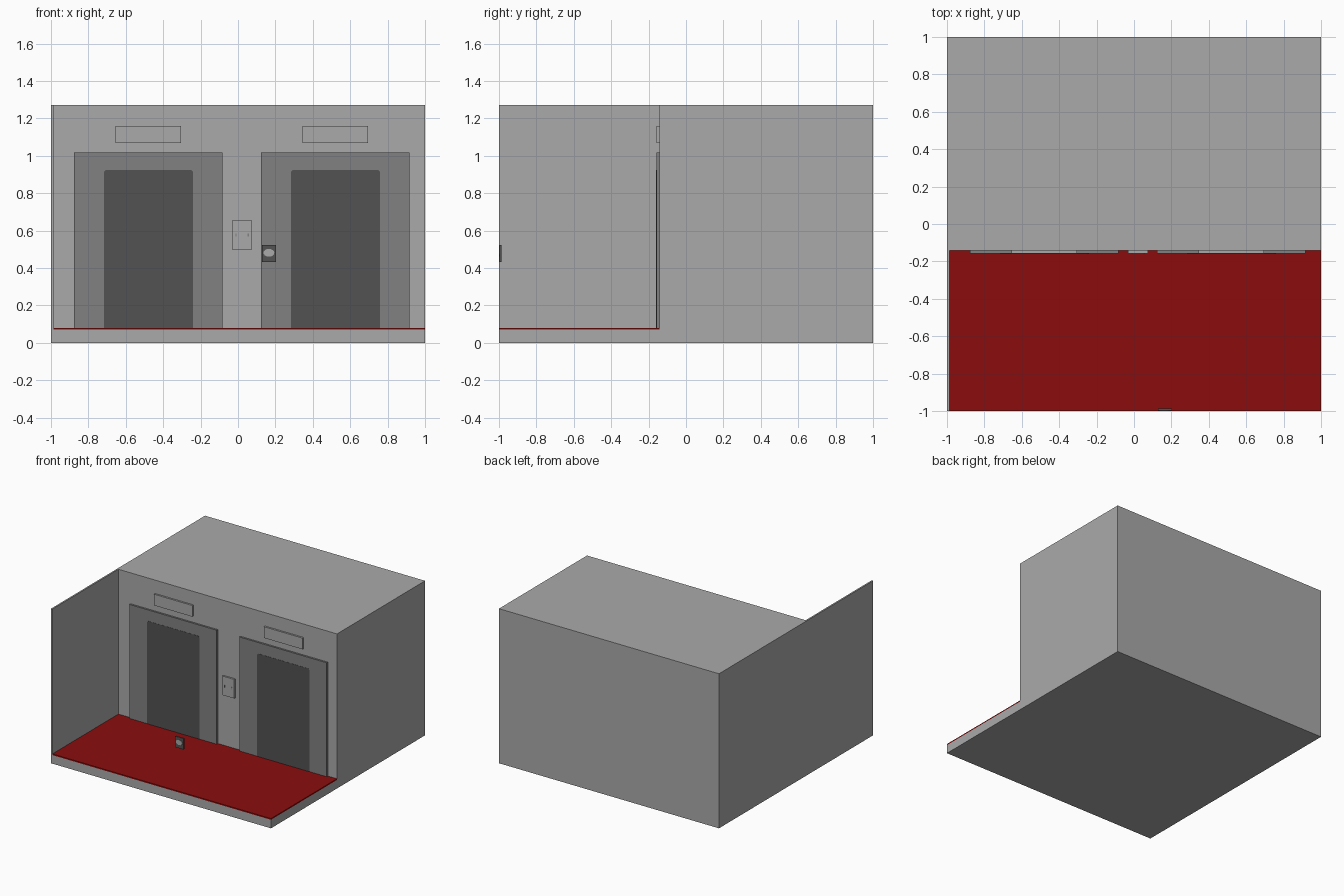
import bpy, bmesh, math

if "Cube" in bpy.data.objects:
    bpy.data.objects.remove(bpy.data.objects["Cube"])


def material(name, rgb):
    m = bpy.data.materials.new(name)
    m.diffuse_color = (*rgb, 1)
    m.use_nodes = True
    m.node_tree.nodes["Principled BSDF"].inputs["Base Color"].default_value = m.diffuse_color
    return m


WALL = material("light_grey", (0.4, 0.4, 0.4))
FRAME = material("mid_grey", (0.22, 0.22, 0.22))
DOOR = material("dark_grey", (0.085, 0.085, 0.085))
RED = material("carpet_red", (0.26, 0.004, 0.004))


def prism(name, points, depth, mat):
    """Extrude a closed 3D polygon along a vector."""
    bm = bmesh.new()
    face = bm.faces.new([bm.verts.new(p) for p in points])
    res = bmesh.ops.extrude_face_region(bm, geom=[face], use_keep_orig=True)
    bmesh.ops.translate(bm, vec=depth,
                        verts=[v for v in res["geom"] if isinstance(v, bmesh.types.BMVert)])
    bmesh.ops.recalc_face_normals(bm, faces=bm.faces)
    mesh = bpy.data.meshes.new(name)
    bm.to_mesh(mesh)
    bm.free()
    mesh.materials.append(mat)
    ob = bpy.data.objects.new(name, mesh)
    bpy.context.collection.objects.link(ob)
    return ob


def box(name, x0, x1, y0, y1, z0, z1, mat):
    return prism(name, [(x0, y0, z0), (x1, y0, z0), (x1, y0, z1), (x0, y0, z1)],
                 (0, y1 - y0, 0), mat)


H, FACE, SLAB = 1.27, -0.143, 0.07

# Building block and floor slab as one L-shaped profile
profile = [(-1, 0), (1, 0), (1, H), (FACE, H), (FACE, SLAB), (-1, SLAB)]
prism("building_and_floor", [(-1, y, z) for y, z in profile], (2, 0, 0), WALL)

# Thin side wall and carpet
box("side_wall", -1, -0.987, -1, FACE, SLAB, H, WALL)
box("carpet", -0.987, 1, -1, FACE, SLAB, 0.08, RED)

# Two lifts: surround, door leaf with clipped top corners, sign above
for side, cx in (("left", -0.48), ("right", 0.52)):
    box(side + "_door_frame", cx - 0.397, cx + 0.397, -0.158, FACE, 0.08, 1.016, FRAME)
    a, b, top, c = cx - 0.237, cx + 0.24, 0.925, 0.012
    outline = [(a, 0.08), (b, 0.08), (b, top - c), (b - c, top), (a + c, top), (a, top - c)]
    prism(side + "_door", [(x, -0.1595, z) for x, z in outline], (0, 0.004, 0), DOOR)
    box(side + "_sign", cx - 0.174, cx + 0.176, -0.158, FACE, 1.068, 1.16, WALL)

# Call panel between the doors with two small buttons
box("call_panel", -0.032, 0.076, -0.158, FACE, 0.498, 0.654, WALL)
for i, x in enumerate((-0.011, 0.055)):
    box(f"call_button_{i + 1}", x - 0.003, x + 0.003, -0.161, -0.157, 0.567, 0.585, FRAME)

# Small dark control box at the front edge with an oval disc
box("control_box", 0.128, 0.204, -0.998, -0.986, 0.433, 0.523, DOOR)
oval = [(0.165 + 0.029 * math.cos(t * math.tau / 16), -1.0,
         0.481 + 0.021 * math.sin(t * math.tau / 16)) for t in range(16)]
prism("control_disc", oval, (0, 0.004, 0), WALL)
